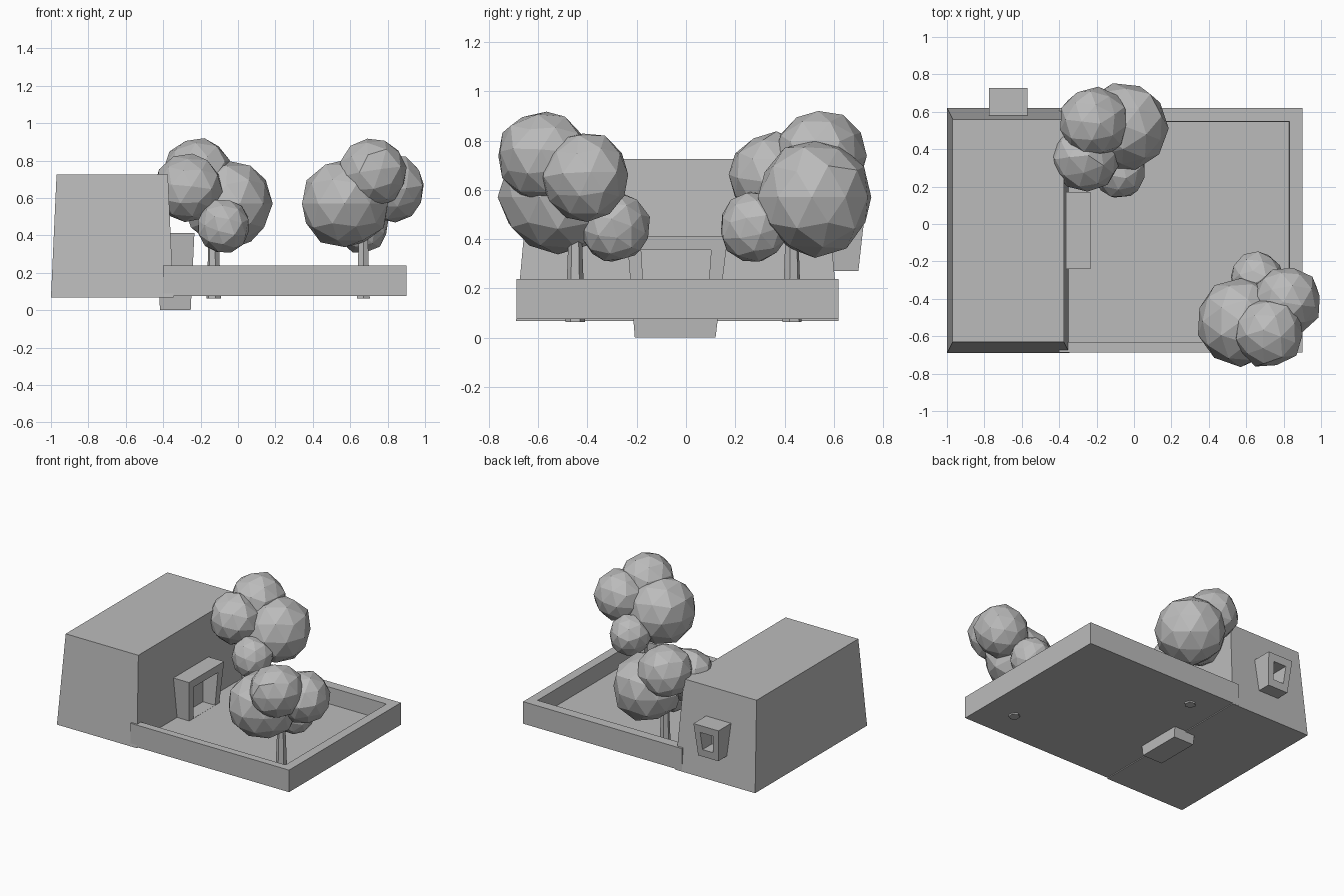
import bpy, bmesh, math, random
from mathutils import Vector, Matrix

random.seed(4)
if "Cube" in bpy.data.objects:
    bpy.data.objects.remove(bpy.data.objects["Cube"], do_unlink=True)

# One plain grey for everything
grey = bpy.data.materials.new("plain_grey")
grey.use_nodes = True
colour = (0.5, 0.5, 0.5, 1)
grey.diffuse_color = colour
next(n for n in grey.node_tree.nodes
     if n.type == 'BSDF_PRINCIPLED').inputs["Base Color"].default_value = colour


def finish(name, bm):
    mesh = bpy.data.meshes.new(name)
    bmesh.ops.recalc_face_normals(bm, faces=bm.faces)
    bm.to_mesh(mesh)
    bm.free()
    mesh.materials.append(grey)
    ob = bpy.data.objects.new(name, mesh)
    bpy.context.collection.objects.link(ob)
    return ob


def tapered_box(name, z0, low, z1, high):
    """Box whose bottom and top rectangles are (x0, x1, y0, y1)."""
    bm = bmesh.new()
    bmesh.ops.create_cube(bm, size=2)
    for v in bm.verts:
        rect, z = (high, z1) if v.co.z > 0 else (low, z0)
        v.co = (rect[v.co.x > 0], rect[2 + (v.co.y > 0)], z)
    return finish(name, bm)


def cut(target, cutter):
    mod = target.modifiers.new("opening", 'BOOLEAN')
    mod.operation = 'DIFFERENCE'
    mod.solver = 'EXACT'
    mod.object = cutter
    bpy.context.view_layer.objects.active = target
    bpy.ops.object.modifier_apply(modifier=mod.name)
    bpy.data.objects.remove(cutter, do_unlink=True)


# House with inward leaning walls
tapered_box("house", 0.068, (-1, -0.345, -0.69, 0.62),
            0.725, (-0.97, -0.375, -0.63, 0.56))

# Walled yard, hollowed from above
yard_rect = (-0.4, 0.9, -0.688, 0.62)
yard = tapered_box("yard", 0.075, yard_rect, 0.238, yard_rect)
cut(yard, tapered_box("yard_cutter", 0.115, (-0.5, 0.83, -0.63, 0.545),
                      0.4, (-0.5, 0.835, -0.635, 0.55)))

# Doorway, wider at the top, with its foot below the floor
door = tapered_box("door_frame", 0, (-0.417, -0.253, -0.208, 0.12),
                   0.412, (-0.44, -0.233, -0.24, 0.17))
cut(door, tapered_box("door_cutter", 0.116, (-0.6, -0.1, -0.168, 0.085),
                      0.355, (-0.6, -0.1, -0.182, 0.102)))

# Window frame on the back wall
window = tapered_box("window_frame", 0.27, (-0.755, -0.59, 0.57, 0.70),
                     0.51, (-0.775, -0.57, 0.56, 0.727))
cut(window, tapered_box("window_cutter", 0.325, (-0.715, -0.63, 0.5, 0.9),
                        0.455, (-0.725, -0.62, 0.5, 0.9)))

# Trees: leaf clumps as (offset from trunk, height, radius)
clumps = [((-0.10, -0.07, 0.57), 0.24), ((0.15, 0.04, 0.65), 0.185),
          ((0.05, -0.13, 0.735), 0.19), ((-0.01, 0.16, 0.45), 0.145)]


def tree(name, x, y, turn):
    place = Matrix.Translation((x, y, 0)) @ Matrix.Rotation(math.radians(turn), 4, 'Z')
    bm = bmesh.new()
    bmesh.ops.create_cone(bm, cap_ends=True, segments=6, radius1=0.04,
                          radius2=0.024, depth=0.44,
                          matrix=place @ Matrix.Translation((0, 0, 0.284)))
    finish(name + "_trunk", bm)
    for i, (centre, radius) in enumerate(clumps):
        bm = bmesh.new()
        # Rough faceted ball
        bmesh.ops.create_icosphere(bm, subdivisions=2, radius=radius)
        for v in bm.verts:
            v.co *= random.uniform(0.95, 1.03)
        spin = Matrix.Rotation(i * 1.1, 4, Vector((1, 2, 1)).normalized())
        bm.transform(place @ Matrix.Translation(centre) @ spin)
        finish(f"{name}_leaves_{i + 1}", bm)


tree("front_tree", 0.67, -0.45, 0)
tree("back_tree", -0.13, 0.43, 195)
